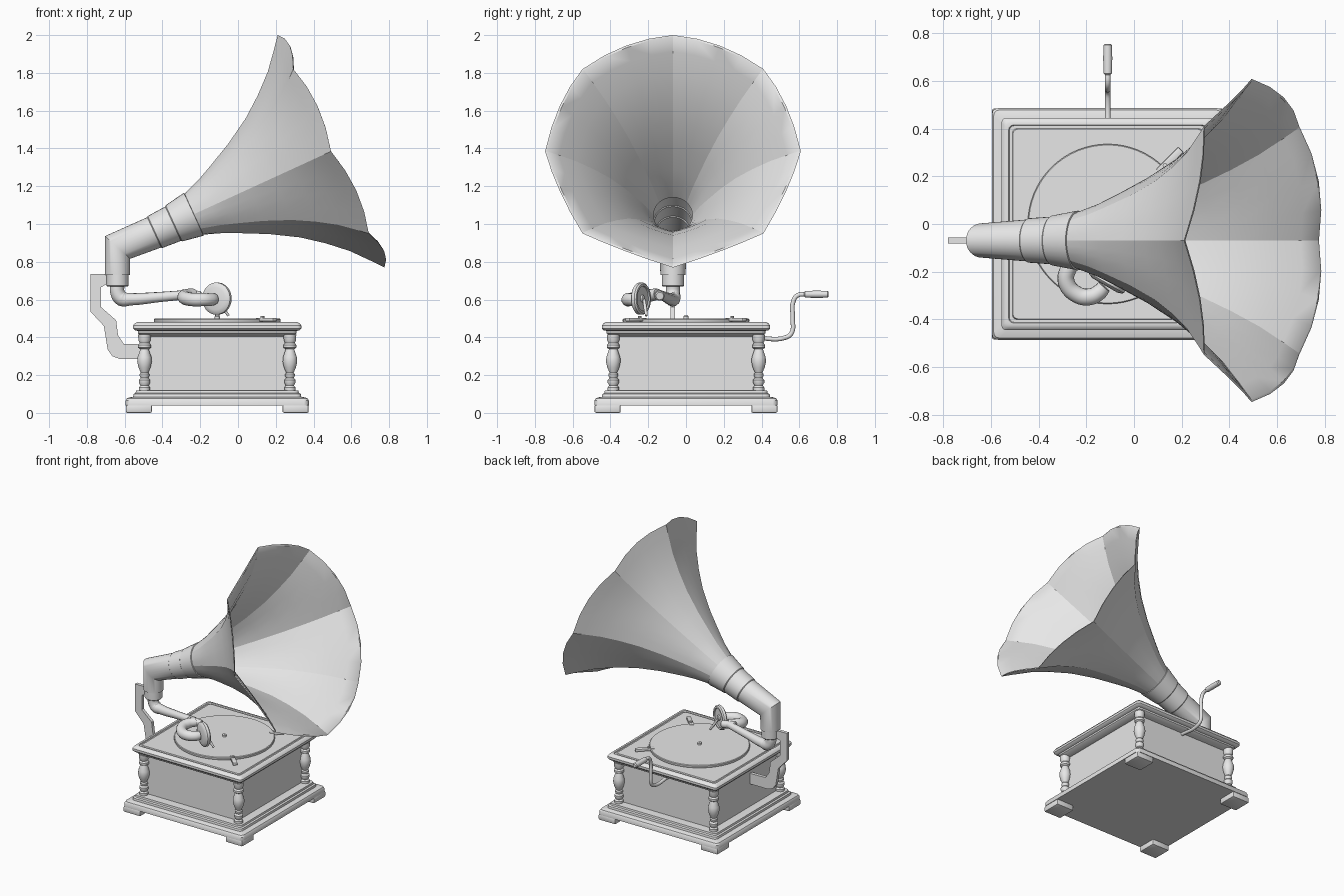
import bpy, bmesh, math
from mathutils import Vector, Matrix

cube = bpy.data.objects.get("Cube")
if cube:
    bpy.data.objects.remove(cube, do_unlink=True)

GREY = (0.8, 0.8, 0.8, 1)
mat = bpy.data.materials.new("plain grey")
mat.use_nodes = True
mat.diffuse_color = GREY
mat.node_tree.nodes["Principled BSDF"].inputs["Base Color"].default_value = GREY

CX, HY = -0.11, -0.069          # cabinet centre x, horn plane y
Y = Vector((0, 1, 0))


def activate(ob):
    bpy.ops.object.select_all(action="DESELECT")
    ob.select_set(True)
    bpy.context.view_layer.objects.active = ob


def finish(name, bm, angle=35):
    bmesh.ops.recalc_face_normals(bm, faces=bm.faces)
    mesh = bpy.data.meshes.new(name)
    bm.to_mesh(mesh)
    bm.free()
    ob = bpy.data.objects.new(name, mesh)
    bpy.context.collection.objects.link(ob)
    mesh.materials.append(mat)
    activate(ob)
    bpy.ops.object.shade_smooth_by_angle(angle=math.radians(angle))
    return ob


def loft(name, rings, cap_start=True, cap_end=True, angle=35):
    """Skin a list of equal-length point rings."""
    bm = bmesh.new()
    rows = [[bm.verts.new(p) for p in ring] for ring in rings]
    n = len(rows[0])
    for a, b in zip(rows, rows[1:]):
        for i in range(n):
            bm.faces.new((a[i], a[(i + 1) % n], b[(i + 1) % n], b[i]))
    if cap_start:
        bm.faces.new(rows[0])
    if cap_end:
        bm.faces.new(rows[-1])
    return finish(name, bm, angle)


def circle(centre, u, v, n=32):
    c, u, v = Vector(centre), Vector(u), Vector(v)
    return [c + u * math.cos(t) + v * math.sin(t)
            for t in (2 * math.pi * i / n for i in range(n))]


def lathe(name, base, axis, profile, n=32):
    """Turned part: profile of (radius, distance along axis)."""
    axis = Vector(axis).normalized()
    u = axis.orthogonal().normalized()
    v = axis.cross(u)
    return loft(name, [circle(Vector(base) + axis * h, u * r, v * r, n) for r, h in profile])


def moulding(name, profile, corner):
    """Stacked rounded squares: profile of (half width, z)."""
    rings = []
    for half, z in profile:
        ring = []
        for q in range(4):
            for s in range(4):
                t = math.radians(90 * q + 30 * s)
                k = math.radians(90 * q + 45)
                m = (half - corner) * math.sqrt(2)
                ring.append((CX + m * math.cos(k) + corner * math.cos(t),
                             m * math.sin(k) + corner * math.sin(t), z))
        rings.append(ring)
    return loft(name, rings)


def box(name, centre, size, turn=0, bevel=0):
    bm = bmesh.new()
    bmesh.ops.create_cube(bm, size=1, matrix=Matrix.Translation(centre)
                          @ Matrix.Rotation(turn, 4, "Z") @ Matrix.Diagonal((*size, 1)))
    if bevel:
        bmesh.ops.bevel(bm, geom=bm.edges[:], offset=bevel, segments=2,
                        profile=0.5, affect="EDGES")
    return finish(name, bm)


def pipe(name, points):
    """Smooth tube through (x, y, z, radius) points."""
    cu = bpy.data.curves.new(name, "CURVE")
    cu.dimensions = "3D"
    cu.bevel_depth = 1
    cu.bevel_resolution = 4
    cu.resolution_u = 6
    cu.use_fill_caps = True
    sp = cu.splines.new("BEZIER")
    sp.bezier_points.add(len(points) - 1)
    for bp, (x, y, z, r) in zip(sp.bezier_points, points):
        bp.co, bp.radius = (x, y, z), r
        bp.handle_left_type = bp.handle_right_type = "AUTO"
    ob = bpy.data.objects.new(name, cu)
    bpy.context.collection.objects.link(ob)
    cu.materials.append(mat)
    activate(ob)
    bpy.ops.object.convert(target="MESH")
    bpy.ops.object.shade_smooth_by_angle(angle=math.radians(40))
    return bpy.context.object


# Cabinet: plinth, body, lid
moulding("plinth", [(.485, .04), (.485, .065), (.478, .077), (.465, .082), (.445, .085),
                    (.443, .1), (.432, .105), (.43, .118), (.4, .12)], .025)
box("cabinet_body", (CX, 0, .265), (.74, .74, .3))
moulding("lid", [(.37, .405), (.412, .415), (.42, .422), (.42, .434), (.436, .437),
                 (.445, .447), (.445, .463), (.436, .475), (.425, .48), (.415, .48),
                 (.412, .473), (.4, .473), (.397, .48)], .02)

# Corner feet and turned columns
COLUMN = [(.03, 0), (.03, .02), (.022, .03), (.03, .045), (.03, .06), (.02, .07),
          (.026, .08), (.026, .09), (.02, .098), (.032, .125), (.039, .155), (.037, .18),
          (.026, .212), (.023, .222), (.034, .23), (.034, .245), (.026, .255),
          (.033, .27), (.034, .3)]
for sx in (-1, 1):
    for sy in (-1, 1):
        tag = ("left" if sx > 0 else "right") + ("_back" if sy > 0 else "_front")
        box("foot_" + tag, (CX + sx * .415, sy * .415, .021), (.138, .138, .042), bevel=.008)
        lathe("column_" + tag, (CX + sx * .385, sy * .385, .115), (0, 0, 1), COLUMN, 20)

# Turntable with spindle and two edge levers
lathe("turntable", (CX, 0, .475), (0, 0, 1), [(.33, 0), (.335, .008), (.335, .02), (.331, .024)], 64)
lathe("spindle", (CX, 0, .49), (0, 0, 1), [(.014, 0), (.014, .02), (.008, .027)], 12)
for side, s in (("front", -1), ("back", 1)):
    box("lever_" + side, (.15, s * .265, .494), (.13, .03, .018), s * math.radians(45), .003)
    lathe("lever_knob_" + side, (.13, s * .245, .5), (0, 0, 1), [(.01, 0), (.01, .012)], 10)

# Winding crank
pipe("crank_rod", [(CX, .36, .4, .012), (CX, .53, .4, .012), (CX, .56, .425, .012),
                   (CX, .565, .5, .012), (CX, .568, .59, .012), (CX, .59, .622, .012),
                   (CX, .64, .627, .012)])
lathe("crank_handle", (CX, .625, .628), Y, [(.012, 0), (.018, .006), (.019, .07), (.018, .124), (.012, .13)], 16)

# Flat support bracket behind the cabinet
OUTLINE = [(-.78, .735), (-.78, .535), (-.71, .46), (-.69, .335), (-.665, .3), (-.625, .285),
           (-.47, .285), (-.47, .362), (-.605, .365), (-.635, .41), (-.645, .49), (-.725, .56),
           (-.725, .665), (-.69, .685), (-.69, .735)]
loft("support_bracket", [[(x, HY + s * .012, z) for x, z in OUTLINE] for s in (-1, 1)])

# Horn axis frame: mouth centre, forward, up
C = Vector((.4925, HY, 1.385))
D = Vector((.909, 0, .417))
U = Vector((-.417, 0, .909))

# Neck: mitred elbow followed by slightly stepped sleeves
EX = -.6375
neck = [circle((EX, HY, .73), (-.0665, 0, 0), Y * .0665),
        circle((EX, HY, .876), (-.0665, 0, .06), Y * .072)]
for a, r in [(-1.03, .088), (-1.025, .093), (-.92, .1), (-.915, .105), (-.8, .125), (-.798, .118)]:
    neck.append(circle(C + D * a, U * r, Y * r))
loft("horn_neck", neck, cap_end=False)
lathe("horn_socket", (EX, HY, .67), (0, 0, 1), [(.055, 0), (.059, .004), (.059, .075)])

# Bell: eight creased petals with a scalloped rim, outer skin then inner skin
BELL = [(-.81, .115), (-.7, .155), (-.619, .193), (-.48, .262), (-.339, .346), (-.23, .43),
        (-.129, .522), (-.05, .615), (0, .677)]
SUB = 4
N = 8 * SUB


def bell_ring(a, r, inset):
    grow = max(0, (a + .81) / .81)
    ring = []
    for j in range(N):
        t = (j % SUB) / SUB
        bow = 4 * t * (1 - t)
        rad = (r - inset) * (1 - .042 * bow * min(1, 4 * grow))
        ang = 2 * math.pi * j / N
        ring.append(C + D * (a + .035 * bow * grow ** 3)
                    + (U * math.cos(ang) + Y * math.sin(ang)) * rad)
    return ring


bell = loft("horn_bell", [bell_ring(a, r, 0) for a, r in BELL]
            + [bell_ring(a, r, .012) for a, r in reversed(BELL)], False, False, 40)
for e in bell.data.edges:
    i, k = e.vertices
    if i % N == k % N and i % SUB == 0:
        e.use_edge_sharp = True

# Tone arm with elbow, straight run and return loop
pipe("tone_arm", [(EX, HY, .69, .038), (EX, HY, .635, .038), (-.615, HY, .605, .04),
                  (-.57, -.077, .602, .033), (-.42, -.107, .613, .027), (-.25, -.14, .628, .024)])
lathe("arm_joint", (-.3, -.15, .63), (.92, .1, -.1), [(.02, 0), (.026, .006), (.026, .1), (.02, .106)], 20)
pipe("arm_loop", [(-.235, -.15, .628, .03), (-.275, -.19, .622, .034), (-.283, -.245, .61, .036),
                  (-.24, -.295, .6, .036), (-.185, -.305, .6, .036), (-.145, -.285, .6, .034),
                  (-.125, -.262, .603, .03)])

# Sound box and needle
FACE = Vector((.5, .86, 0))
HUB = Vector((-.112, -.24, .605))
lathe("sound_box", HUB - FACE * .02, FACE, [(.06, 0), (.078, .006), (.085, .012), (.085, .03),
                                            (.078, .038), (.066, .038), (.064, .03), (.02, .03),
                                            (.016, .038), (.008, .04)])
pipe("needle_holder", [(-.105, -.222, .6, .008), (-.075, -.215, .55, .009), (-.05, -.21, .515, .007)])
